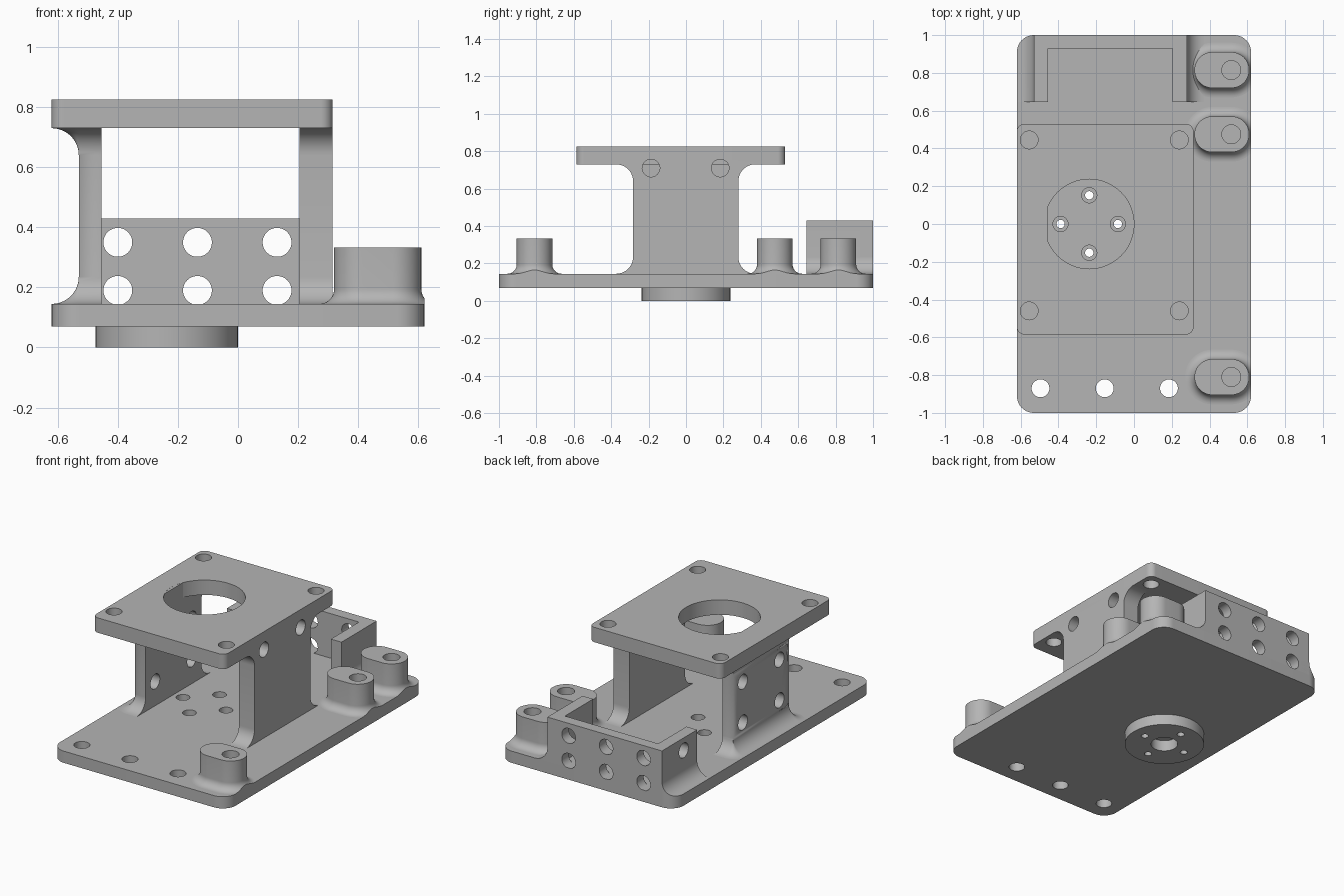
import bpy, bmesh
from math import pi, sin, cos
from mathutils import Matrix, Vector

cube = bpy.data.objects.get("Cube")
if cube:
    bpy.data.objects.remove(cube, do_unlink=True)

grey = bpy.data.materials.new("plain grey")
grey.use_nodes = True
GREY = (0.46, 0.46, 0.46, 1)
grey.diffuse_color = GREY
grey.node_tree.nodes["Principled BSDF"].inputs["Base Color"].default_value = GREY

BASE, DECK = 0.145, 0.73       # top of base, underside of deck
TOP = 0.825
HOLE = 0.047
FILLET = 0.09
BX, BY = -0.237, 0.0           # round boss axis


def finish(name, bm):
    bmesh.ops.remove_doubles(bm, verts=bm.verts[:], dist=1e-5)
    bmesh.ops.recalc_face_normals(bm, faces=bm.faces[:])
    mesh = bpy.data.meshes.new(name)
    bm.to_mesh(mesh)
    bm.free()
    mesh.materials.append(grey)
    ob = bpy.data.objects.new(name, mesh)
    bpy.context.collection.objects.link(ob)
    return ob


def ring(x0, x1, y0, y1, r_left=0, r_right=0, n=12):
    """Rounded rectangle outline, with a radius for each end in x."""
    pts = []
    corners = ((x1, y1, -1, -1, r_right), (x0, y1, 1, -1, r_left),
               (x0, y0, 1, 1, r_left), (x1, y0, -1, 1, r_right))
    for q, (x, y, sx, sy, r) in enumerate(corners):
        for i in range(n + 1):
            a = (q + i / n) * pi / 2
            pts.append((x + sx * r + r * cos(a), y + sy * r + r * sin(a)))
    return pts


def loft(name, levels):
    """Skin a stack of (z, outline) levels and cap both ends."""
    bm = bmesh.new()
    rows = [[bm.verts.new((x, y, z)) for x, y in pts] for z, pts in levels]
    for a, b in zip(rows, rows[1:]):
        for i in range(len(a)):
            j = (i + 1) % len(a)
            bm.faces.new((a[i], a[j], b[j], b[i]))
    bm.faces.new(rows[0])
    bm.faces.new(rows[-1])
    return finish(name, bm)


def cylinder(name, start, end, r):
    a, b = Vector(start), Vector(end)
    d = b - a
    turn = d.to_track_quat("Z", "Y").to_matrix().to_4x4()
    bm = bmesh.new()
    bmesh.ops.create_cone(bm, cap_ends=True, segments=48, radius1=r, radius2=r,
                          depth=d.length, matrix=Matrix.Translation((a + b) / 2) @ turn)
    return finish(name, bm)


def boolean(ob, tool, kind="DIFFERENCE"):
    mod = ob.modifiers.new("cut", "BOOLEAN")
    mod.object, mod.operation, mod.solver = tool, kind, "EXACT"
    bpy.context.view_layer.objects.active = ob
    bpy.ops.object.modifier_apply(modifier=mod.name)
    bpy.data.objects.remove(tool, do_unlink=True)


def drill(ob, start, end, r=HOLE):
    boolean(ob, cylinder("drill", start, end, r))


def flare(r, steps=10):
    """Fillet as (height above the plate, outward offset)."""
    arc = [k / steps * pi / 2 for k in range(steps + 1)]
    return [(r - r * cos(a), r - r * sin(a)) for a in arc]


def plate_outline():
    return ring(-0.62, 0.62, -1, 1, FILLET, FILLET)


def trim_to_base(ob):
    boolean(ob, loft("trim", [(0, plate_outline()), (1, plate_outline())]), "INTERSECT")


parts = []

# Base plate and round boss
base = loft("base_plate", [(0.07, plate_outline()), (BASE, plate_outline())])
boss = cylinder("round_boss", (BX, BY, 0), (BX, BY, 0.07), 0.237)
for x in (-0.495, -0.155, 0.185):
    drill(base, (x, -0.87, 0), (x, -0.87, 1))
for k in range(4):
    x, y = BX + 0.152 * cos(k * pi / 2), BY + 0.152 * sin(k * pi / 2)
    for ob in (base, boss):
        drill(ob, (x, y, -0.1), (x, y, 0.3), 0.022)
    drill(base, (x, y, 0.09), (x, y, 0.3), 0.04)
drill(boss, (BX, BY, -0.1), (BX, BY, 0.1), 0.08)
parts += [base, boss]

# Raised deck with large opening and corner holes
deck_ring = ring(-0.62, 0.315, -0.585, 0.53, 0.04, 0.04)
deck = loft("deck", [(DECK, deck_ring), (TOP, deck_ring)])
drill(deck, (BX, BY, 0.6), (BX, BY, 1), 0.237)
for x in (-0.555, 0.24):
    for y in (-0.46, 0.445):
        drill(deck, (x, y, 0.6), (x, y, 1))
parts.append(deck)

# Two upright walls, flared into base and deck
curve = flare(FILLET)
profile = [(BASE + h, d) for h, d in curve] + [(DECK - h, d) for h, d in reversed(curve)]
left = [(z, ring(-0.53 - d, -0.455, -0.283 - d, 0.28 + d, d)) for z, d in profile]
core = ring(-0.53, -0.455, -0.283, 0.28)
outer_wall = loft("right_wall", left + [(DECK, core), (TOP - 0.0002, core)])
inner_wall = loft("left_wall", [(z, ring(0.205, 0.315, -0.283 - d, 0.28 + d))
                                for z, d in profile])
for y in (-0.187, 0.183):
    for z in (0.3, 0.56):
        drill(outer_wall, (-0.8, y, z), (-0.3, y, z))
    for ob in (inner_wall, deck):
        drill(ob, (0.204, y, 0.71), (0.5, y, 0.71))
parts += [outer_wall, inner_wall]

# U-shaped bracket at the back
panel_ring = ring(-0.53, 0.28, 0.93, 1)
panel = loft("bracket_panel", [(BASE, panel_ring), (0.43, panel_ring)])
low = [(BASE + h, d) for h, d in curve] + [(0.43, 0)]
arm_r = loft("bracket_right_arm", [(z, ring(-0.53 - d, -0.455, 0.645, 1)) for z, d in low])
arm_l = loft("bracket_left_arm", [(z, ring(0.205, 0.28 + d, 0.645, 1)) for z, d in low])
trim_to_base(arm_r)
for x in (-0.4, -0.135, 0.13):
    for z in (0.19, 0.35):
        for ob in (panel, arm_r):
            drill(ob, (x, 0.92, z), (x, 1.2, z), 0.048)
drill(arm_r, (-0.8, 0.78, 0.35), (-0.3, 0.78, 0.35))
parts += [panel, arm_r, arm_l]

# Oblong posts with blind holes
post_profile = [(BASE + h, d) for h, d in flare(0.05)] + [(0.333, 0)]
for label, y in (("front", -0.81), ("middle", 0.475), ("back", 0.815)):
    post = loft(label + "_post", [
        (z, ring(0.32 - d, 0.61 + d, y - 0.095 - d, y + 0.095 + d, 0.095 + d, 0.095 + d))
        for z, d in post_profile])
    trim_to_base(post)
    drill(post, (0.515, y, 0.16), (0.515, y, 0.5), 0.05)
    parts.append(post)

# Smooth round surfaces, keep machined edges sharp
bpy.ops.object.select_all(action="DESELECT")
for ob in parts:
    ob.select_set(True)
bpy.context.view_layer.objects.active = base
bpy.ops.object.shade_smooth_by_angle(angle=pi / 6)
